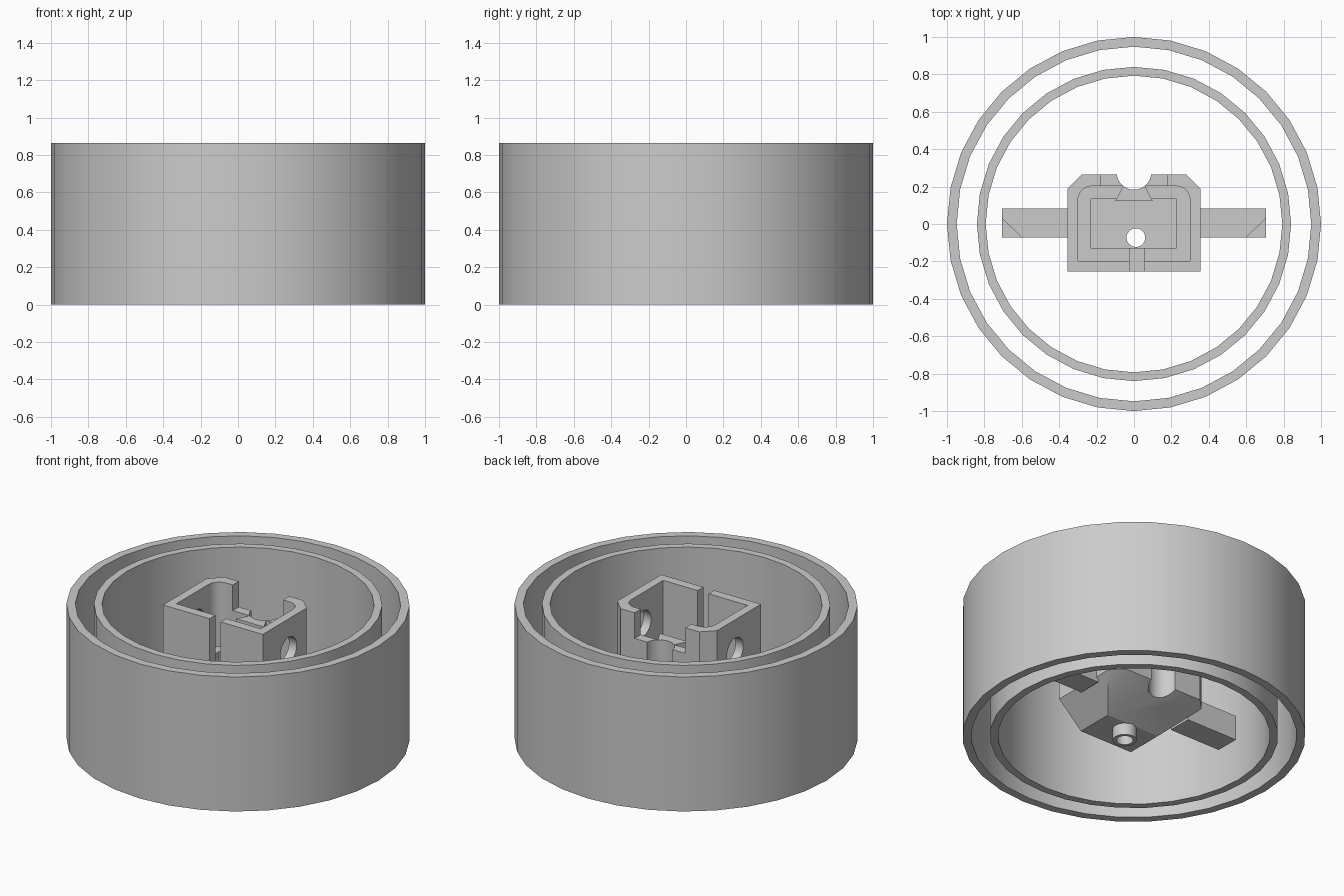
import bpy, bmesh, math
from mathutils import Vector

cube = bpy.data.objects.get("Cube")
if cube:
    bpy.data.objects.remove(cube, do_unlink=True)

grey = bpy.data.materials.new("light_grey")
grey.use_nodes = True
COLOUR = (0.6, 0.6, 0.6, 1)
grey.diffuse_color = COLOUR
grey.node_tree.nodes["Principled BSDF"].inputs["Base Color"].default_value = COLOUR

TOP = 0.865


def make(name, bm):
    bmesh.ops.recalc_face_normals(bm, faces=bm.faces[:])
    mesh = bpy.data.meshes.new(name)
    bm.to_mesh(mesh)
    bm.free()
    mesh.materials.append(grey)
    obj = bpy.data.objects.new(name, mesh)
    bpy.context.collection.objects.link(obj)
    return obj


def prism(name, outline, z0, z1):
    """Upright solid from a flat outline."""
    bm = bmesh.new()
    face = bm.faces.new([bm.verts.new((x, y, z0)) for x, y in outline])
    up = bmesh.ops.extrude_face_region(bm, geom=[face])["geom"]
    bmesh.ops.translate(bm, vec=(0, 0, z1 - z0),
                        verts=[v for v in up if isinstance(v, bmesh.types.BMVert)])
    return make(name, bm)


def rect(x0, x1, y0, y1):
    return [(x0, y0), (x1, y0), (x1, y1), (x0, y1)]


def circle(cx, cy, r, n):
    steps = [math.tau * i / n for i in range(n)]
    return [(cx + r * math.cos(a), cy + r * math.sin(a)) for a in steps]


def tube(name, cx, cy, outer, inner, z0, z1, n):
    """Open pipe with flat rims."""
    bm = bmesh.new()
    loops = [[bm.verts.new((x, y, z)) for x, y in circle(cx, cy, r, n)]
             for r, z in ((outer, z0), (outer, z1), (inner, z1), (inner, z0))]
    for k in range(4):
        a, b = loops[k], loops[(k + 1) % 4]
        for i in range(n):
            j = (i + 1) % n
            bm.faces.new((a[i], a[j], b[j], b[i]))
    return make(name, bm)


def combine(target, tool, operation):
    """Apply a boolean, then remove the tool."""
    mod = target.modifiers.new("bool", 'BOOLEAN')
    mod.operation, mod.object, mod.solver = operation, tool, 'EXACT'
    graph = bpy.context.evaluated_depsgraph_get()
    mesh = bpy.data.meshes.new_from_object(target.evaluated_get(graph))
    target.modifiers.clear()
    target.data = mesh
    bpy.data.objects.remove(tool, do_unlink=True)


# Concentric walls
parts = [tube("outer_ring", 0, 0, 1.0, 0.948, 0, TOP, 32),
         tube("inner_ring", 0, 0, 0.84, 0.793, 0, TOP, 32)]

# Holder body: chamfered box tapering to a small base
outline = [(-0.355, -0.255), (0.355, -0.255), (0.355, 0.19),
           (0.28, 0.265), (-0.28, 0.265), (-0.355, 0.19)]
bm = bmesh.new()
for z in (0.23, TOP):
    for x, y in outline:
        bm.verts.new((x, y, z))
for x, y in rect(-0.19, 0.19, -0.255, -0.01):
    bm.verts.new((x, y, 0.075))
bmesh.ops.convex_hull(bm, input=bm.verts[:])
bmesh.ops.dissolve_limit(bm, angle_limit=0.01, verts=bm.verts[:], edges=bm.edges[:])
holder = make("holder", bm)
holder.data.name = "holder"

# Main cavity with rounded back corners
R = 0.075
cavity = [(-0.3, -0.197), (0.3, -0.197)]
for cx, start in ((0.3 - R, 0), (R - 0.3, 90)):
    for i in range(7):
        a = math.radians(start + i * 15)
        cavity.append((cx + R * math.cos(a), 0.203 - R + R * math.sin(a)))
combine(holder, prism("cavity", cavity, 0.45, 1), 'DIFFERENCE')

# Lower pocket, front slot and back opening
combine(holder, prism("pocket", rect(-0.23, 0.228, -0.128, 0.135), 0.2, 1), 'DIFFERENCE')
combine(holder, prism("slot", rect(-0.023, 0.055, -0.3, -0.1), 0.3, 1), 'DIFFERENCE')
combine(holder, prism("opening", rect(-0.18, 0.18, 0.19, 0.3), 0.7, 1), 'DIFFERENCE')

# Flared backing behind the back groove
flare = [(-0.1, 0.123), (0.1, 0.123), (0.055, 0.21), (-0.055, 0.21)]
combine(holder, prism("flare", flare, 0.19, 0.7), 'UNION')
combine(holder, prism("groove", circle(0, 0.275, 0.092, 32), -0.1, 1), 'DIFFERENCE')

# Drain hole and side holes
combine(holder, prism("drain", circle(0.01, -0.073, 0.05, 32), -0.1, 1), 'DIFFERENCE')
drill = prism("drill", circle(0, 0, 0.082, 32), -1, 1)
drill.rotation_euler = (0, math.pi / 2, 0)
drill.location = (0, 0.008, 0.665)
bpy.context.view_layer.update()
combine(holder, drill, 'DIFFERENCE')
parts.append(holder)

# Spout below the base
parts.append(tube("spout", 0.01, -0.073, 0.07, 0.05, 0, 0.08, 32))

# Side arms, each with an open corner on its top face
for side, name in ((1, "left_arm"), (-1, "right_arm")):
    shape = [(0.34, -0.072), (0.6, -0.072), (0.705, -0.072),
             (0.705, 0.03), (0.705, 0.083), (0.34, 0.083)]
    arm = prism(name, [(side * x, y) for x, y in shape], 0.2, 0.36)
    bm = bmesh.new()
    bm.from_mesh(arm.data)
    bm.faces.ensure_lookup_table()
    top = max(bm.faces, key=lambda f: f.calc_center_median().z)
    ends = [v for v in top.verts
            if min((v.co - Vector((side * x, y, 0.36))).length
                   for x, y in (shape[1], shape[3])) < 0.001]
    bmesh.utils.face_split(top, ends[0], ends[1])
    corner = [f for f in bm.faces if len(f.verts) == 3]
    bmesh.ops.delete(bm, geom=corner, context='FACES_ONLY')
    bm.to_mesh(arm.data)
    bm.free()
    parts.append(arm)

# Smooth the curved walls, keep hard edges
bpy.ops.object.select_all(action='DESELECT')
for obj in parts:
    obj.select_set(True)
bpy.context.view_layer.objects.active = parts[0]
bpy.ops.object.shade_smooth_by_angle(angle=math.radians(25))
